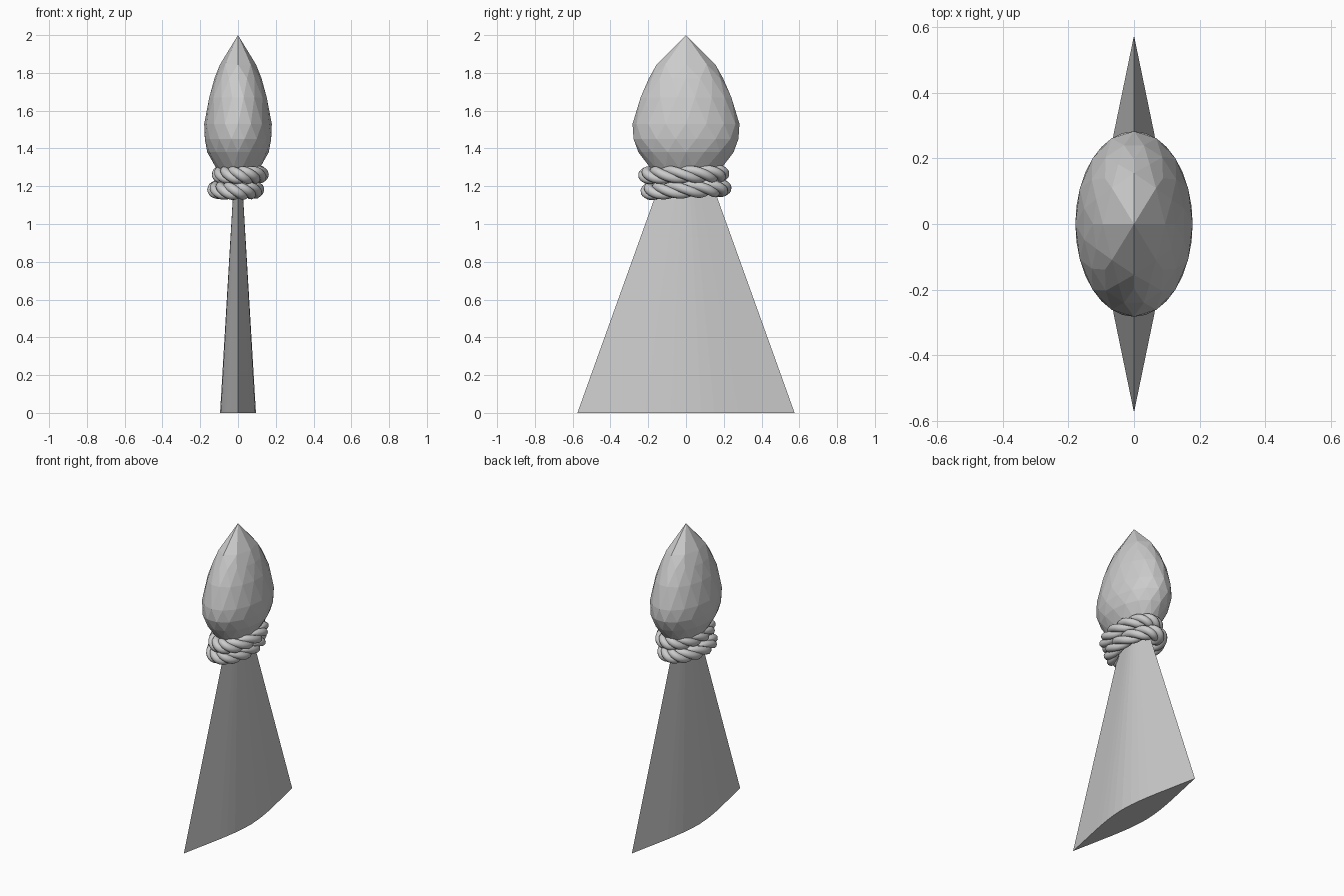
import bpy, bmesh
from math import sin, cos, pi

if "Cube" in bpy.data.objects:
    bpy.data.objects.remove(bpy.data.objects["Cube"])


def mesh_object(name, bm):
    bmesh.ops.recalc_face_normals(bm, faces=bm.faces)
    mesh = bpy.data.meshes.new(name)
    bm.to_mesh(mesh)
    bm.free()
    ob = bpy.data.objects.new(name, mesh)
    bpy.context.collection.objects.link(ob)
    return ob


# Bristle skirt: lens-shaped section tapering up into the head
quarter = [(0.095, 0), (0.091, 0.08), (0.083, 0.15), (0.072, 0.22), (0.061, 0.28)]
side = [(x, -y) for x, y in reversed(quarter[1:])] + quarter
outline = side + [(0, 0.575)] + [(-x, -y) for x, y in side] + [(0, -0.575)]
bm = bmesh.new()
low = [bm.verts.new((x, y, 0)) for x, y in outline]
top = [bm.verts.new((x * 0.2, y * 0.2, 1.28)) for x, y in outline]
bm.faces.new(low)
bm.faces.new(top)
for i in range(len(low)):
    j = (i + 1) % len(low)
    bm.faces.new((low[i], low[j], top[j], top[i]))
mesh_object("bristle_skirt", bm)

# Faceted bud head: hull of staggered elliptical rings (z, x radius, y radius, sides)
rings = [(1.22, 0.07, 0.11, 16), (1.30, 0.120, 0.195, 16), (1.38, 0.163, 0.252, 16),
         (1.45, 0.179, 0.283, 16), (1.53, 0.179, 0.283, 16), (1.67, 0.155, 0.245, 16),
         (1.77, 0.125, 0.197, 16), (1.845, 0.095, 0.155, 8)]
bm = bmesh.new()
bm.verts.new((0, 0, 2))
for k, (z, rx, ry, n) in enumerate(rings):
    for i in range(n):
        a = 2 * pi * (i + 0.5 * (k % 2) * (n == 16)) / n
        bm.verts.new((rx * cos(a), ry * sin(a), z))
bmesh.ops.convex_hull(bm, input=bm.verts[:])
bmesh.ops.dissolve_limit(bm, angle_limit=0.05, verts=bm.verts[:], edges=bm.edges[:])
mesh_object("bud_head", bm)


# Twisted rope binding: two wraps of three strands each
def rope_wrap(name, cx, cy, z, tilt, twists=4, steps=144):
    curve = bpy.data.curves.new(name, 'CURVE')
    curve.dimensions = '3D'
    curve.bevel_depth = 0.025
    curve.bevel_resolution = 3
    for s in range(3):
        spline = curve.splines.new('POLY')
        spline.points.add(steps - 1)
        spline.use_cyclic_u = True
        for i, p in enumerate(spline.points):
            t = 2 * pi * i / steps
            phase = -twists * t + 2 * pi * s / 3
            out = 0.024 * cos(phase)
            x = cx + (0.102 + out) * cos(t)
            y = cy + (0.192 + out) * sin(t)
            p.co = (x, y, z + 0.022 * sin(phase) + tilt * sin(t), 1)
    ob = bpy.data.objects.new(name, curve)
    bpy.context.collection.objects.link(ob)
    bpy.context.view_layer.objects.active = ob
    ob.select_set(True)
    bpy.ops.object.convert(target='MESH')
    bpy.ops.object.shade_smooth()
    bpy.context.object.select_set(False)


rope_wrap("rope_wrap_upper", 0.012, -0.012, 1.262, 0.004)
rope_wrap("rope_wrap_lower", -0.012, 0, 1.182, 0.008)
